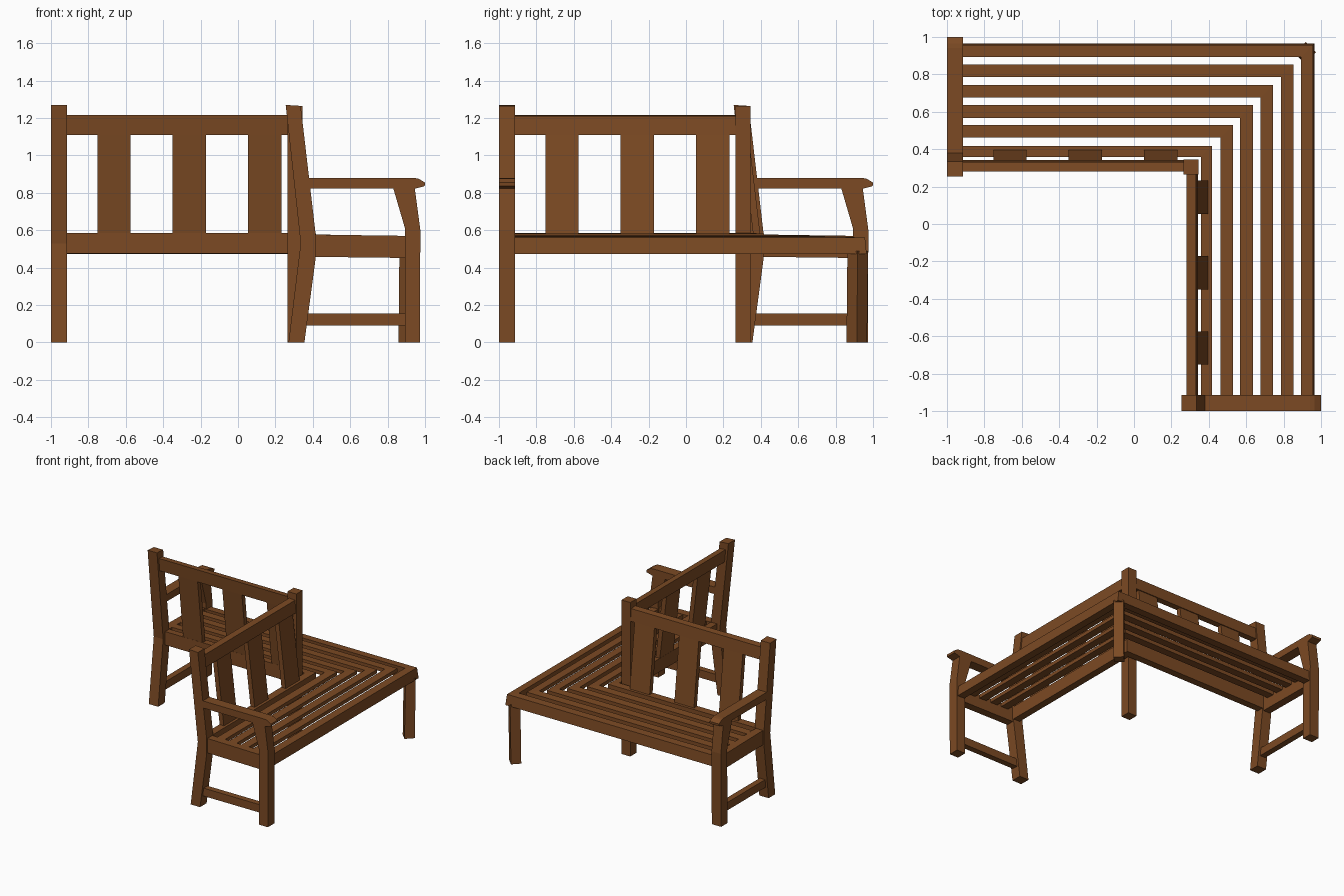
import bpy, bmesh

if "Cube" in bpy.data.objects:
    bpy.data.objects.remove(bpy.data.objects["Cube"])

wood = bpy.data.materials.new("brown wood")
wood.diffuse_color = (0.2, 0.068, 0.017, 1)
wood.use_nodes = True
wood.node_tree.nodes["Principled BSDF"].inputs["Base Color"].default_value = wood.diffuse_color


def make(name, rings):
    """Skin a row of equal cross-section rings and cap both ends."""
    bm = bmesh.new()
    rows = [[bm.verts.new(p) for p in ring] for ring in rings]
    n = len(rows[0])
    for a, b in zip(rows, rows[1:]):
        for i in range(n):
            j = (i + 1) % n
            bm.faces.new((a[i], a[j], b[j], b[i]))
    bm.faces.new(rows[0])
    bm.faces.new(rows[-1])
    bmesh.ops.recalc_face_normals(bm, faces=bm.faces)
    me = bpy.data.meshes.new(name)
    bm.to_mesh(me)
    bm.free()
    me.materials.append(wood)
    ob = bpy.data.objects.new(name, me)
    bpy.context.collection.objects.link(ob)
    return ob


def both_wings(name, profile, t0, t1):
    """Extrude a (depth, z) profile along each wing of the corner bench."""
    make(name + "_right", [[(d, t, z) for d, z in profile] for t in (t0, t1)])
    make(name + "_left", [[(t, d, z) for d, z in profile] for t in (t0, t1)])


def around_corner(name, profile, end=-0.925):
    """Sweep a (depth, z) profile along both wings with a mitred corner."""
    make(name, [[(d, end, z) for d, z in profile],
                [(d, d, z) for d, z in profile],
                [(end, d, z) for d, z in profile]])


# End frames
T0, T1 = -1.0, -0.915
both_wings("back_leg", [(0.27, 0), (0.355, 0), (0.415, 0.45), (0.415, 0.58),
                        (0.335, 1.265), (0.255, 1.27), (0.335, 0.53)], T0, T1)
both_wings("front_leg", [(0.892, 0), (0.972, 0), (0.975, 0.60), (0.945, 0.825),
                         (0.83, 0.825), (0.893, 0.61)], T0, T1)
both_wings("armrest", [(0.37, 0.822), (0.945, 0.822), (0.998, 0.836), (1.0, 0.855),
                       (0.965, 0.876), (0.94, 0.88), (0.37, 0.88)], T0, T1)
both_wings("side_rail", [(0.40, 0.458), (0.90, 0.452), (0.90, 0.57), (0.40, 0.577)],
           -0.99, -0.925)
both_wings("stretcher", [(0.35, 0.09), (0.90, 0.09), (0.90, 0.155), (0.35, 0.155)],
           -0.982, -0.933)

# Seat slats, sloping slightly to the outer edge
for i, d in enumerate((0.463, 0.568, 0.677, 0.785)):
    w, top = 0.067, 0.577 - i * 0.003
    around_corner(f"seat_slat_{i + 1}",
                  [(d, top - 0.03), (d + w, top - 0.032), (d + w, top - 0.002), (d, top)])

# Front apron and lower back rail
around_corner("front_apron", [(0.90, 0.475), (0.966, 0.473), (0.957, 0.56), (0.893, 0.563)])
around_corner("lower_back_rail", [(0.357, 0.475), (0.417, 0.475), (0.417, 0.582), (0.357, 0.585)])

# Leaning top rail and broad back slats
around_corner("top_back_rail", [(0.29, 1.11), (0.342, 1.11), (0.332, 1.21), (0.28, 1.215)])
for i, (a, b) in enumerate(((-0.75, -0.575), (-0.35, -0.172), (0.053, 0.233))):
    both_wings(f"back_slat_{i + 1}",
               [(0.36, 0.57), (0.398, 0.57), (0.332, 1.13), (0.294, 1.13)], a, b)

# Inner corner post, upright
post = [(0.265, 0.265), (0.345, 0.265), (0.345, 0.345), (0.265, 0.345)]
make("inner_corner_post", [[(x, y, z) for x, y in post] for z in (0, 1.265)])

# Outer corner leg, turned 45 degrees
r = 0.055
dia = [(-r, 0), (0, -r), (r, 0), (0, r)]
make("outer_corner_leg", [[(c + x, c + y, z) for x, y in dia]
                          for c, z in ((0.913, 0), (0.918, 0.49))])
